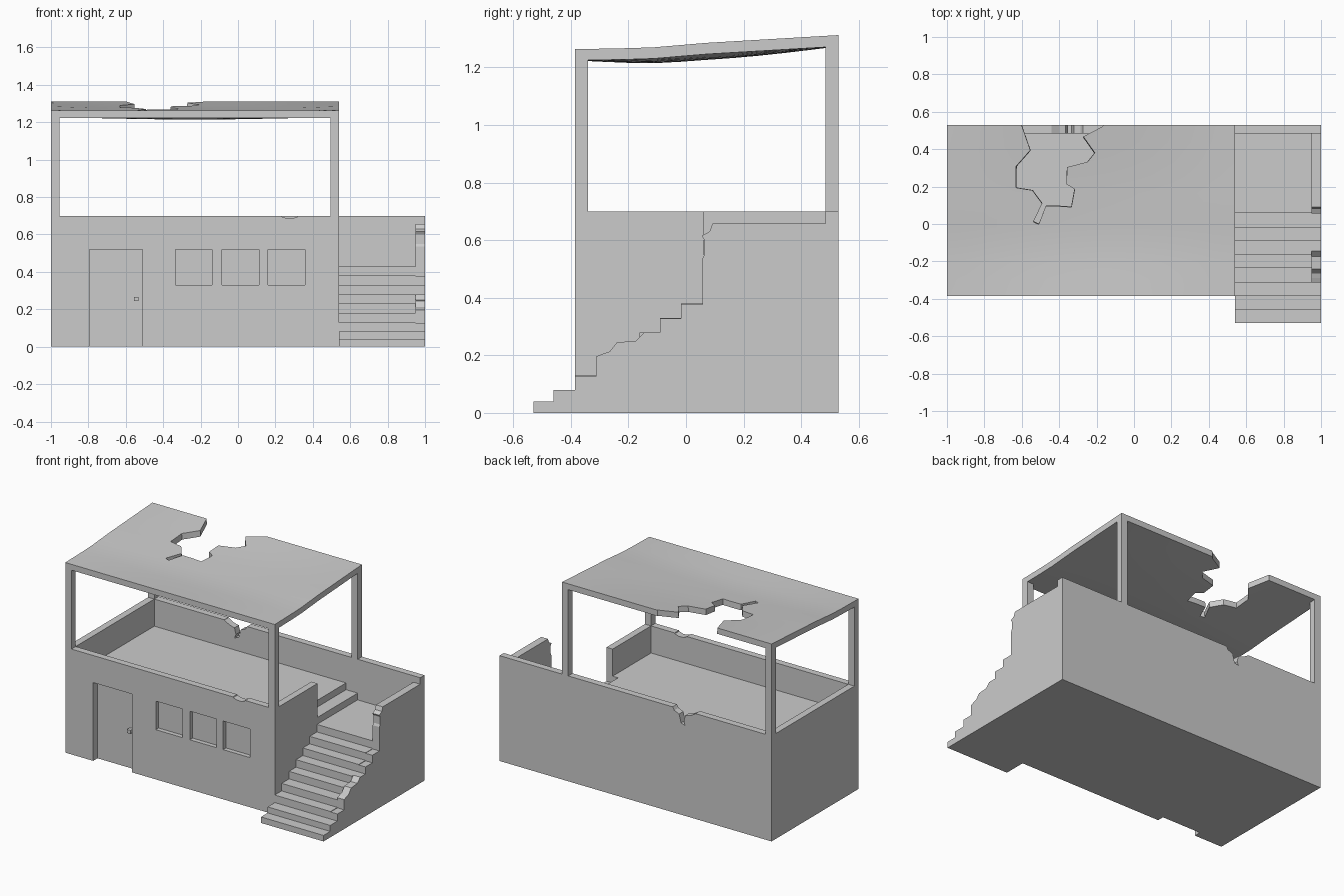
import bpy, bmesh, math
from mathutils import Vector

if "Cube" in bpy.data.objects:
    bpy.data.objects.remove(bpy.data.objects["Cube"])


def prism(name, pts, axis, lo, hi, end_scale=1.0):
    """Extrude a 2D outline along an axis; end_scale tapers the low end."""
    n = len(pts)
    ca = sum(p[0] for p in pts) / n
    cb = sum(p[1] for p in pts) / n

    def place(a, b, t):
        return {'x': (t, a, b), 'y': (a, t, b), 'z': (a, b, t)}[axis]

    bm = bmesh.new()
    low = [bm.verts.new(place(ca + (a - ca) * end_scale, cb + (b - cb) * end_scale, lo)) for a, b in pts]
    high = [bm.verts.new(place(a, b, hi)) for a, b in pts]
    bm.faces.new(low)
    bm.faces.new(high)
    for i in range(n):
        j = (i + 1) % n
        bm.faces.new((low[i], low[j], high[j], high[i]))
    bmesh.ops.recalc_face_normals(bm, faces=bm.faces)
    me = bpy.data.meshes.new(name)
    bm.to_mesh(me)
    bm.free()
    ob = bpy.data.objects.new(name, me)
    bpy.context.collection.objects.link(ob)
    return ob


def box(name, x0, x1, y0, y1, z0, z1):
    return prism(name, [(x0, y0), (x1, y0), (x1, y1), (x0, y1)], 'z', z0, z1)


def cut(target, cutter):
    m = target.modifiers.new("cut", 'BOOLEAN')
    m.operation = 'DIFFERENCE'
    m.solver = 'EXACT'
    m.object = cutter
    bpy.context.view_layer.objects.active = target
    bpy.ops.object.modifier_apply(modifier=m.name)
    bpy.data.objects.remove(cutter)


L, E, R = -1.0, 0.54, 1.0          # left wall, house/stair joint, right side
F, S, B = -0.385, -0.53, 0.53      # house front, stair front, back
T, TOP, FLOOR = 0.045, 0.70, 0.52  # wall thickness, parapet top, terrace floor

# House and stair block carved from one solid
house = box("house_and_stairs", L, R, S, B, 0, TOP)
cut(house, box("c", L - .1, E, S - .1, F, -.1, 1))

# Side curb with broken steps and broken landing wall
curb = [(-.6, .04), (-.46, .04), (-.46, .08), (F, .08), (F, .127), (-.313, .127), (-.313, .195),
        (-.29, .205), (-.265, .213), (-.24, .245), (-.175, .25), (-.145, .28), (-.09, .28),
        (-.09, .327), (-.018, .327), (-.018, .377), (.057, .377), (.057, .535), (.064, .55),
        (.064, .6), (.055, .615), (.082, .63), (.092, .657), (B - T, .657), (B - T, 1), (-.6, 1)]
cut(house, prism("c", curb, 'x', .95, 1.1))

# Main flight and landing
ys = [-.6, -.46, F, -.313, -.235, -.162, -.09, -.018, .058, B - T]
zs = [.04, .08, .13, .18, .23, .28, .33, .38, .43]
steps = []
for i, z in enumerate(zs):
    steps += [(ys[i], z), (ys[i + 1], z)]
cut(house, prism("c", steps + [(B - T, 1), (-.6, 1)], 'x', E, .95))

# Terrace pocket and the two steps up from the landing
cut(house, box("c", L + T, E - T, F + T, B - T, FLOOR, 1))
cut(house, box("c", .455, E + .02, .063, B - T, .475, 1))

# Door and window recesses
cut(house, box("c", -.795, -.51, F - .1, F + .045, -.1, .52))
for x in (-.335, -.085, .16):
    cut(house, box("c", x, x + .197, F - .1, F + .03, .33, .52))

# Chipped parapets: back crack and small front chip
crack = [(-.45, .72), (-.44, .698), (-.40, .675), (-.365, .667), (-.355, .625), (-.365, .60), (-.335, .61),
         (-.32, .665), (-.285, .68), (-.26, .72)]
cut(house, prism("c", crack, 'y', B - T - .03, B + .05))
chip = [(.22, .72), (.235, .695), (.26, .687), (.29, .685), (.32, .695), (.33, .72)]
cut(house, prism("c", chip, 'y', F - .05, F + T + .03))

# Door knob
box("door_knob", -.557, -.533, F + .015, F + .05, .243, .267)


# Bent roof slab
PROFILE = [(F, 1.263), (-.13, 1.268), (.07, 1.285), (B, 1.312)]


def roof_z(x, y):
    for (a, za), (b, zb) in zip(PROFILE, PROFILE[1:]):
        if y <= b + 1e-5:
            z = za + (zb - za) * (y - a) / (b - a)
            break
    sag = math.sin(math.pi * (x - L) / (E - L)) * math.sin(math.pi * (y - F) / (B - F))
    return z - .02 * max(sag, 0)


NX, NY = 14, 10
bm = bmesh.new()
grid = []
for j in range(NY + 1):
    y = F + (B - F) * j / NY
    row = []
    for i in range(NX + 1):
        x = L + (E - L) * i / NX
        row.append(bm.verts.new((x, y, roof_z(x, y))))
    grid.append(row)
for j in range(NY):
    for i in range(NX):
        bm.faces.new((grid[j][i], grid[j][i + 1], grid[j + 1][i + 1], grid[j + 1][i]))
ext = bmesh.ops.extrude_face_region(bm, geom=bm.faces[:], use_keep_orig=True)
for v in ext['geom']:
    if isinstance(v, bmesh.types.BMVert):
        v.co.z -= .039
bmesh.ops.recalc_face_normals(bm, faces=bm.faces)
me = bpy.data.meshes.new("roof")
bm.to_mesh(me)
bm.free()
roof = bpy.data.objects.new("roof", me)
bpy.context.collection.objects.link(roof)

# Jagged hole broken through the back edge of the roof
hole = [(-.63, .60), (-.605, .53), (-.56, .40), (-.64, .31), (-.642, .19), (-.55, .175), (-.495, .10),
        (-.545, -.005), (-.515, -.018), (-.475, .085), (-.40, .085), (-.33, .08), (-.312, .18), (-.358, .21),
        (-.355, .305), (-.24, .335), (-.20, .385), (-.265, .475), (-.16, .53), (-.10, .60)]
cut(roof, prism("c", hole, 'z', 1.15, 1.4, .9))
bpy.ops.object.select_all(action='DESELECT')
roof.select_set(True)
bpy.context.view_layer.objects.active = roof
bpy.ops.object.shade_smooth_by_angle(angle=math.radians(25))

# Corner posts
for side, x in (("left", L), ("right", E - T)):
    box("front_post_" + side, x, x + T, F, F + T, TOP, 1.24)
    box("back_post_" + side, x, x + T, B - T, B, TOP, 1.285)
